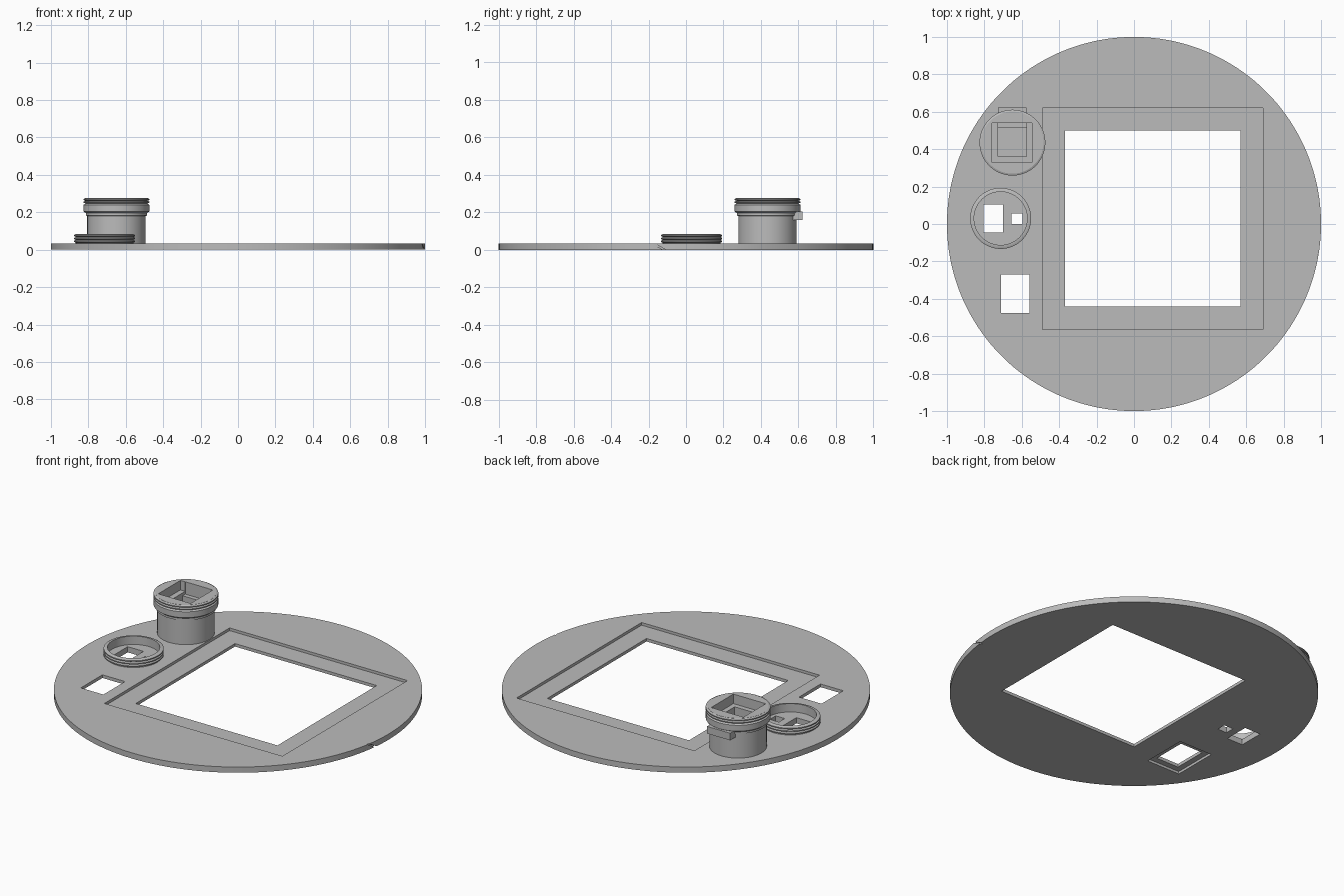
import bpy, bmesh, math
from mathutils import Vector

old = bpy.data.objects.get("Cube")
if old:
    bpy.data.objects.remove(old, do_unlink=True)

grey = bpy.data.materials.new("plain grey")
grey.use_nodes = True
colour = (0.5, 0.5, 0.5, 1)
grey.diffuse_color = colour
grey.node_tree.nodes["Principled BSDF"].inputs["Base Color"].default_value = colour


def add_mesh(name, bm):
    bmesh.ops.recalc_face_normals(bm, faces=bm.faces[:])
    mesh = bpy.data.meshes.new(name)
    bm.to_mesh(mesh)
    bm.free()
    mesh.materials.append(grey)
    obj = bpy.data.objects.new(name, mesh)
    bpy.context.collection.objects.link(obj)
    return obj


def box(name, x0, x1, y0, y1, z0, z1, slant=0):
    """Box between limits; slant shifts its top along y."""
    bm = bmesh.new()
    bmesh.ops.create_cube(bm, size=1)
    for v in bm.verts:
        top = v.co.z > 0
        v.co = Vector((x1 if v.co.x > 0 else x0,
                       (y1 if v.co.y > 0 else y0) + (slant if top else 0),
                       z1 if top else z0))
    return add_mesh(name, bm)


def lathe(name, centre, profile, steps, closed=False):
    """Turn (radius, height) points around a vertical axis."""
    bm = bmesh.new()
    rings = []
    for r, z in profile:
        rings.append([bm.verts.new((centre[0] + r * math.cos(math.tau * i / steps),
                                    centre[1] + r * math.sin(math.tau * i / steps), z))
                      for i in range(steps)])
    pairs = list(zip(rings, rings[1:]))
    if closed:
        pairs.append((rings[-1], rings[0]))
    else:
        bm.faces.new(rings[0])
        bm.faces.new(rings[-1])
    for a, b in pairs:
        for i in range(steps):
            j = (i + 1) % steps
            bm.faces.new((a[i], a[j], b[j], b[i]))
    return add_mesh(name, bm)


def cut(obj, *limits, slant=0):
    """Subtract a box and bake the result."""
    cutter = box("cutter", *limits, slant=slant)
    mod = obj.modifiers.new("cut", "BOOLEAN")
    mod.operation = "DIFFERENCE"
    mod.solver = "EXACT"
    mod.object = cutter
    bpy.context.view_layer.objects.active = obj
    bpy.ops.object.modifier_apply(modifier=mod.name)
    bpy.data.objects.remove(cutter, do_unlink=True)


def threads(r, depth, z, pitch, count):
    """Profile of raised ridges, from the bottom up."""
    points = []
    for i in range(count):
        base = z + i * pitch
        points += [(r - depth, base), (r, base + pitch * 0.3),
                   (r, base + pitch * 0.7), (r - depth, base + pitch)]
    return [p for i, p in enumerate(points) if i == 0 or p != points[i - 1]]


TOP = 0.034

# Round base plate with stepped window and ports
plate = lathe("base_plate", (0, 0), [(1, 0), (1, TOP)], 180)
cut(plate, -0.49, 0.69, -0.565, 0.62, 0.018, 0.1)
cut(plate, -0.37, 0.57, -0.44, 0.50, -0.1, 0.1)
cut(plate, -0.71, -0.56, -0.475, -0.27, -0.1, 0.1)
cut(plate, -0.745, -0.525, -0.51, -0.235, -0.1, 0.015)
cut(plate, -0.805, -0.70, -0.045, 0.105, -0.1, 0.1)
cut(plate, -0.655, -0.595, 0.0, 0.055, -0.1, 0.1)

# Small slanted nick in the rim
cut(plate, 0.98, 1.1, -0.12, -0.105, -0.002, 0.036, slant=-0.065)

# Low threaded ring around the two ports
ring_profile = ([(0.142, TOP - 0.002), (0.155, TOP - 0.002)]
                + threads(0.163, 0.009, TOP + 0.003, 0.0155, 3)
                + [(0.142, 0.084)])
ring = lathe("threaded_ring", (-0.713, 0.03), ring_profile, 96, closed=True)

# Tall turret with collar and threaded head
turret_profile = ([(0.156, TOP - 0.002), (0.156, 0.18), (0.163, 0.183), (0.163, 0.195),
                   (0.176, 0.205), (0.176, 0.24), (0.166, 0.246)]
                  + threads(0.176, 0.01, 0.247, 0.0145, 2) + [(0.166, 0.277)])
turret = lathe("turret", (-0.65, 0.435), turret_profile, 96)
cut(turret, -0.76, -0.545, 0.33, 0.54, 0.22, 0.4)
cut(turret, -0.728, -0.575, 0.36, 0.541, 0.06, 0.3)

# Bar passing through the back wall of the turret
box("latch_bar", -0.728, -0.575, 0.515, 0.622, 0.16, 0.203)

# Smooth round walls, sharp edges
bpy.ops.object.select_all(action="DESELECT")
for obj in (plate, ring, turret):
    obj.select_set(True)
bpy.context.view_layer.objects.active = plate
bpy.ops.object.shade_smooth_by_angle(angle=math.radians(25))
